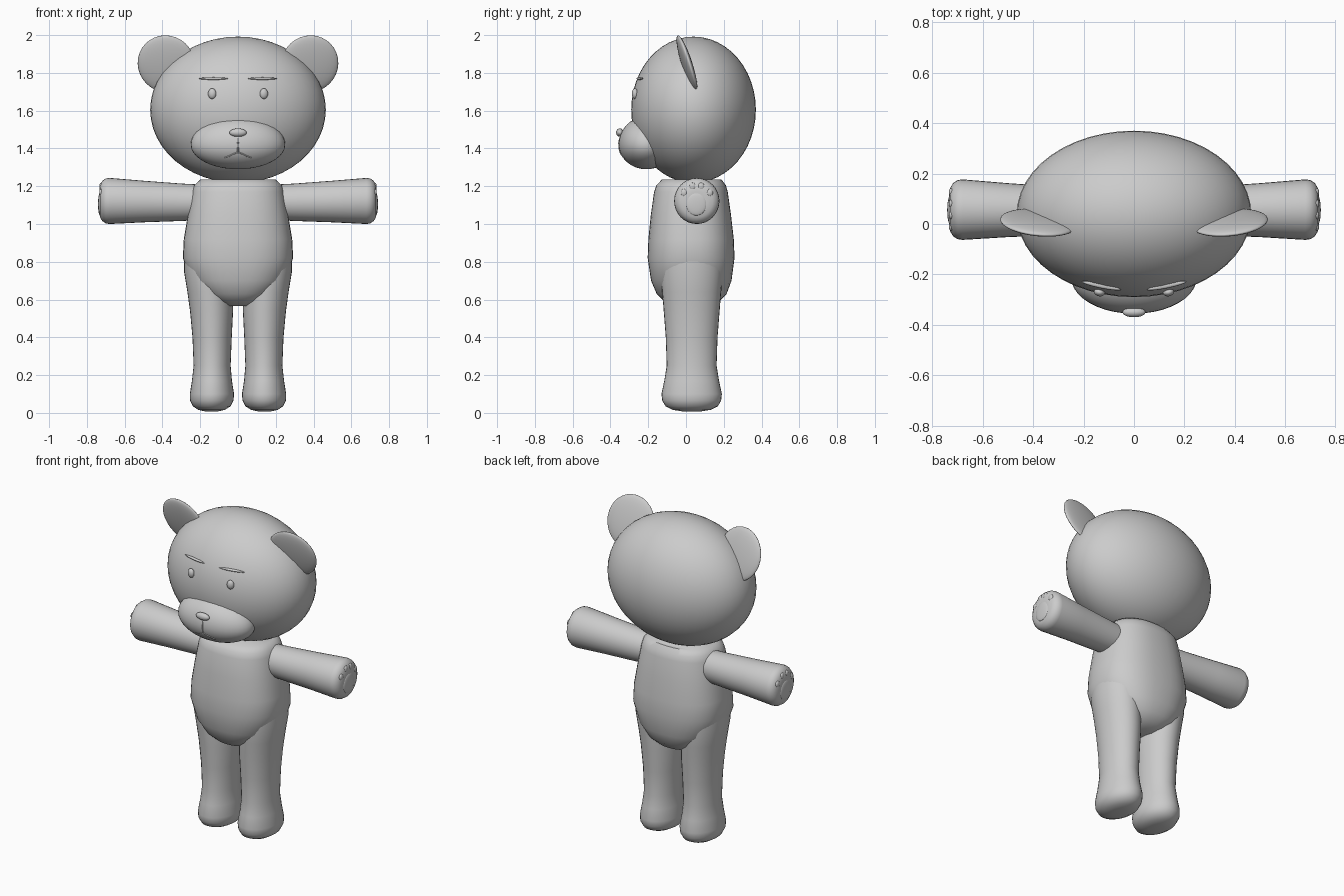
import bpy, math
from mathutils import Vector, Matrix

if "Cube" in bpy.data.objects:
    bpy.data.objects.remove(bpy.data.objects["Cube"])

fur = bpy.data.materials.new("plain grey")
fur.diffuse_color = (0.6, 0.6, 0.6, 1)
fur.use_nodes = True
fur.node_tree.nodes["Principled BSDF"].inputs["Base Color"].default_value = fur.diffuse_color


def finish(ob, angle=50):
    ob.data.materials.append(fur)
    bpy.context.view_layer.objects.active = ob
    for o in bpy.context.selected_objects:
        o.select_set(False)
    ob.select_set(True)
    bpy.ops.object.shade_smooth_by_angle(angle=math.radians(angle))
    return ob


def ellipsoid(name, loc, radii, rot=(0, 0, 0), seg=32, shape=None):
    bpy.ops.mesh.primitive_uv_sphere_add(segments=seg, ring_count=seg // 2, location=loc, rotation=rot)
    ob = bpy.context.object
    ob.name = name
    for v in ob.data.vertices:
        if shape:
            v.co = shape(v.co.copy())
        v.co = Vector(a * b for a, b in zip(v.co, radii))
    return finish(ob, 80)


def loft(name, rings, along_x=False, power=2.0, n=32, side=1):
    """rings: (station, centre_a, centre_b, radius_a, radius_b) -> capped tube"""
    verts, faces = [], []
    for s, ca, cb, ra, rb in rings:
        for i in range(n):
            t = 2 * math.pi * i / n
            c, d = math.cos(t), math.sin(t)
            a = ca + ra * math.copysign(abs(c) ** (2 / power), c)
            b = cb + rb * math.copysign(abs(d) ** (2 / power), d)
            verts.append((side * s, a, b) if along_x else (side * a, b, s))
    for k in range(len(rings) - 1):
        for i in range(n):
            j = (i + 1) % n
            faces.append((k * n + i, k * n + j, (k + 1) * n + j, (k + 1) * n + i))
    faces += [tuple(range(n))[::-1], tuple(range((len(rings) - 1) * n, len(rings) * n))]
    if side < 0:
        faces = [f[::-1] for f in faces]
    me = bpy.data.meshes.new(name)
    me.from_pydata(verts, [], faces)
    ob = bpy.data.objects.new(name, me)
    bpy.context.collection.objects.link(ob)
    return finish(ob)


def tube(name, pts, r):
    cu = bpy.data.curves.new(name, 'CURVE')
    cu.dimensions = '3D'
    cu.bevel_depth, cu.bevel_resolution, cu.use_fill_caps = r, 1, True
    sp = cu.splines.new('POLY')
    sp.points.add(len(pts) - 1)
    for p, co in zip(sp.points, pts):
        p.co = (*co, 1)
    cu.materials.append(fur)
    ob = bpy.data.objects.new(name, cu)
    bpy.context.collection.objects.link(ob)


HEAD, HEAD_R = (0, 0.04, 1.605), (0.465, 0.33, 0.387)
MUZ, MUZ_R = (0, -0.21, 1.42), (0.25, 0.146, 0.13)


def front_y(c, r, x, z):
    return c[1] - r[1] * math.sqrt(max(0, 1 - ((x - c[0]) / r[0]) ** 2 - ((z - c[2]) / r[2]) ** 2))


# Head and muzzle (muzzle rises higher towards the nose bridge)
ellipsoid("head", HEAD, HEAD_R, seg=48)
ellipsoid("muzzle", MUZ, MUZ_R, seg=40,
          shape=lambda v: Vector((v.x, v.y, v.z * (1.15 if v.z > 0 else 1))))
ellipsoid("nose", (0, -0.35, 1.484), (0.046, 0.02, 0.022), seg=20)

# Mouth: short stem and two drooping lines
mouth = lambda x, z: (x, front_y(MUZ, MUZ_R, x, z), z)
tube("mouth_stem", [mouth(0, z) for z in (1.46, 1.43, 1.40, 1.38)], 0.004)

# Torso
loft("torso", [
    (0.565, 0, 0.03, 0.07, 0.09), (0.59, 0, 0.03, 0.13, 0.145), (0.63, 0, 0.03, 0.19, 0.185),
    (0.70, 0, 0.028, 0.25, 0.213), (0.82, 0, 0.027, 0.292, 0.23), (0.92, 0, 0.027, 0.287, 0.226),
    (1.05, 0, 0.026, 0.265, 0.212), (1.17, 0, 0.026, 0.243, 0.195), (1.205, 0, 0.027, 0.232, 0.184),
    (1.235, 0, 0.03, 0.20, 0.158)], power=2.4, n=40)

for side, tag in ((-1, "left"), (1, "right")):
    # Ear: thin lens leaning forward, outer edge swept back
    ellipsoid("ear_" + tag, (side * 0.38, 0.005, 1.848), (0.152, 0.025, 0.158),
              (0.31, 0, side * 0.1))
    # Eye and brow
    ellipsoid("eye_" + tag, (side * 0.137, front_y(HEAD, HEAD_R, 0.137, 1.69) - 0.004, 1.69),
              (0.022, 0.016, 0.028), (0, 0, side * 0.2), seg=20)
    ellipsoid("brow_" + tag, (side * 0.13, front_y(HEAD, HEAD_R, 0.13, 1.77) - 0.001, 1.77),
              (0.08, 0.01, 0.007), (0, 0, side * 0.2), seg=16)
    tube("mouth_line_" + tag, [mouth(side * x, z) for x, z in
                               ((0, 1.38), (0.025, 1.37), (0.05, 1.358), (0.07, 1.35))], 0.004)
    # Leg with rounded foot
    loft("leg_" + tag, [
        (0.008, 0.14, 0.03, 0.035, 0.05), (0.016, 0.14, 0.03, 0.07, 0.10),
        (0.035, 0.139, 0.03, 0.10, 0.138), (0.065, 0.139, 0.03, 0.115, 0.156),
        (0.10, 0.138, 0.03, 0.117, 0.16), (0.17, 0.138, 0.03, 0.106, 0.145),
        (0.25, 0.137, 0.03, 0.098, 0.132), (0.40, 0.137, 0.03, 0.104, 0.137),
        (0.54, 0.14, 0.03, 0.114, 0.148), (0.64, 0.148, 0.03, 0.12, 0.156),
        (0.75, 0.16, 0.03, 0.126, 0.165), (0.86, 0.16, 0.03, 0.125, 0.16)], side=side)
    # Arm with rounded end
    loft("arm_" + tag, [
        (0.18, 0.05, 1.115, 0.09, 0.093), (0.30, 0.052, 1.115, 0.096, 0.099),
        (0.50, 0.055, 1.119, 0.107, 0.11), (0.68, 0.057, 1.122, 0.12, 0.122),
        (0.70, 0.057, 1.122, 0.117, 0.119), (0.718, 0.057, 1.122, 0.105, 0.107),
        (0.73, 0.057, 1.122, 0.085, 0.087), (0.734, 0.057, 1.122, 0.05, 0.05)], along_x=True, side=side)
    # Paw pads: one palm and four toes
    ellipsoid("palm_pad_" + tag, (side * 0.731, 0.055, 1.105), (0.01, 0.054, 0.06), seg=24)
    for i, (y, z) in enumerate(((-0.01, 1.165), (0.035, 1.198), (0.08, 1.198), (0.125, 1.165))):
        ellipsoid(f"toe_pad_{tag}_{i + 1}", (side * 0.725, y, z), (0.01, 0.018, 0.021), seg=14)
